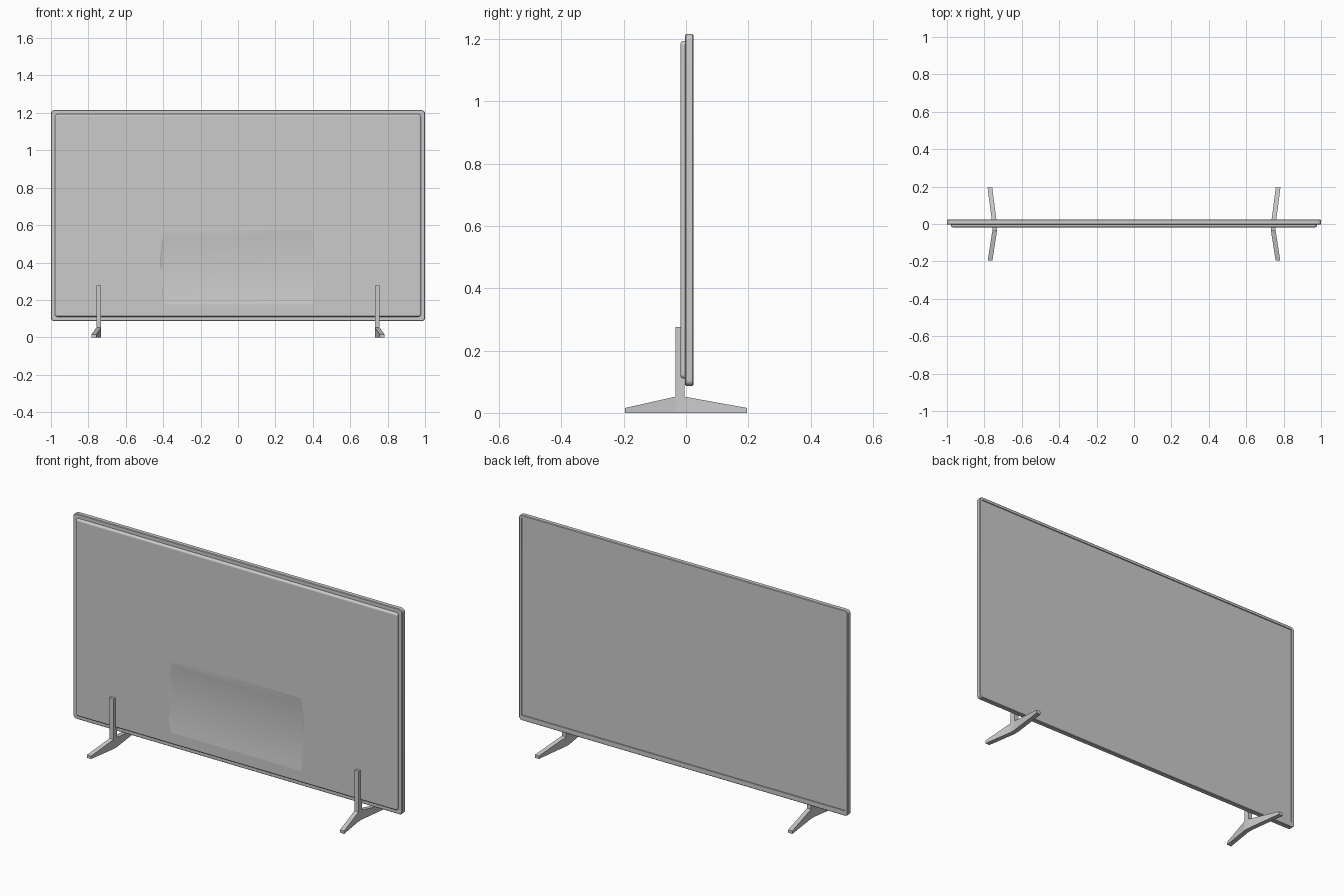
import bpy, bmesh, math

if "Cube" in bpy.data.objects:
    bpy.data.objects.remove(bpy.data.objects["Cube"])


def rounded_loop(hx, z0, z1, r, y, seg=5):
    """Rounded rectangle in the XZ plane at depth y."""
    pts = []
    corners = [(hx - r, z1 - r, 0), (-hx + r, z1 - r, 90),
               (-hx + r, z0 + r, 180), (hx - r, z0 + r, 270)]
    for cx, cz, a0 in corners:
        for i in range(seg + 1):
            a = math.radians(a0 + 90 * i / seg)
            pts.append((cx + r * math.cos(a), y, cz + r * math.sin(a)))
    return pts


def loft(name, loops, smooth=True):
    """Skin a list of matching loops and cap both ends."""
    bm = bmesh.new()
    rings = [[bm.verts.new(p) for p in loop] for loop in loops]
    n = len(rings[0])
    for a, b in zip(rings, rings[1:]):
        for i in range(n):
            j = (i + 1) % n
            bm.faces.new((a[i], a[j], b[j], b[i]))
    bm.faces.new(rings[0])
    bm.faces.new(rings[-1])
    bmesh.ops.recalc_face_normals(bm, faces=bm.faces)
    mesh = bpy.data.meshes.new(name)
    bm.to_mesh(mesh)
    bm.free()
    obj = bpy.data.objects.new(name, mesh)
    bpy.context.collection.objects.link(obj)
    if smooth:
        smooth_edges(obj)
    return obj


def smooth_edges(obj):
    bpy.ops.object.select_all(action='DESELECT')
    obj.select_set(True)
    bpy.context.view_layer.objects.active = obj
    bpy.ops.object.shade_smooth_by_angle(angle=math.radians(35))


# Outer frame with a shallow pocket for the screen on the +y side
loft("frame", [
    rounded_loop(0.997, 0.090, 1.212, 0.015, -0.003),
    rounded_loop(1.0, 0.087, 1.215, 0.018, 0.000),
    rounded_loop(1.0, 0.087, 1.215, 0.018, 0.021),
    rounded_loop(0.997, 0.090, 1.212, 0.015, 0.024),
    rounded_loop(0.984, 0.115, 1.199, 0.003, 0.024),
    rounded_loop(0.984, 0.115, 1.199, 0.003, 0.018),
])

# Screen sheet set into the pocket
loft("screen", [rounded_loop(0.983, 0.116, 1.198, 0.003, y) for y in (0.016, 0.020)])

# Rear housing with a rounded rim
R = 0.011
rim = [rounded_loop(0.979, 0.110, 1.193, 0.014, 0.0)]
for i in range(6):
    a = math.radians(90 * i / 5)
    d = R * (1 - math.cos(a))
    rim.append(rounded_loop(0.979 - d, 0.110 + d, 1.193 - d, 0.014 - d,
                            -0.007 - R * math.sin(a)))
housing = loft("rear_housing", rim)


# Concave recess scooped out of the housing
def scoop_section(x, shift):
    pts = [(x, -0.06, 0.575), (x, -0.06, 0.175)]
    for i in range(13):
        t = i / 12
        depth = 0.012 * 4 * t * (1 - t)
        pts.append((x, -0.018 + depth - shift, 0.175 + 0.40 * t))
    return pts


cutter = loft("recess_cutter", [scoop_section(-0.425, 0.016), scoop_section(-0.395, 0),
                                scoop_section(0.395, 0), scoop_section(0.425, 0.016)])
cut = housing.modifiers.new("recess", 'BOOLEAN')
cut.operation = 'DIFFERENCE'
cut.solver = 'EXACT'
cut.object = cutter
bpy.ops.object.select_all(action='DESELECT')
housing.select_set(True)
bpy.context.view_layer.objects.active = housing
bpy.ops.object.modifier_apply(modifier=cut.name)
bpy.data.objects.remove(cutter)
smooth_edges(housing)
weighted = housing.modifiers.new("flat_normals", 'WEIGHTED_NORMAL')
weighted.keep_sharp = True

# Stands: upright post plus a splayed foot, one on each side
W = 0.025
foot_sections = [(-0.195, 0.757, 0.016), (-0.034, 0.732, 0.052),
                 (-0.005, 0.732, 0.052), (0.195, 0.758, 0.016)]   # y, inner x, height
for side, s in (("left", -1), ("right", 1)):
    loft(side + "_foot", [
        [(s * x, y, 0), (s * (x + W), y, 0), (s * (x + W), y, h), (s * x, y, h)]
        for y, x, h in foot_sections], smooth=False)
    loft(side + "_post", [
        [(s * 0.732, -0.034, z), (s * 0.757, -0.034, z),
         (s * 0.757, -0.005, z), (s * 0.732, -0.005, z)]
        for z in (0.045, 0.276)], smooth=False)
